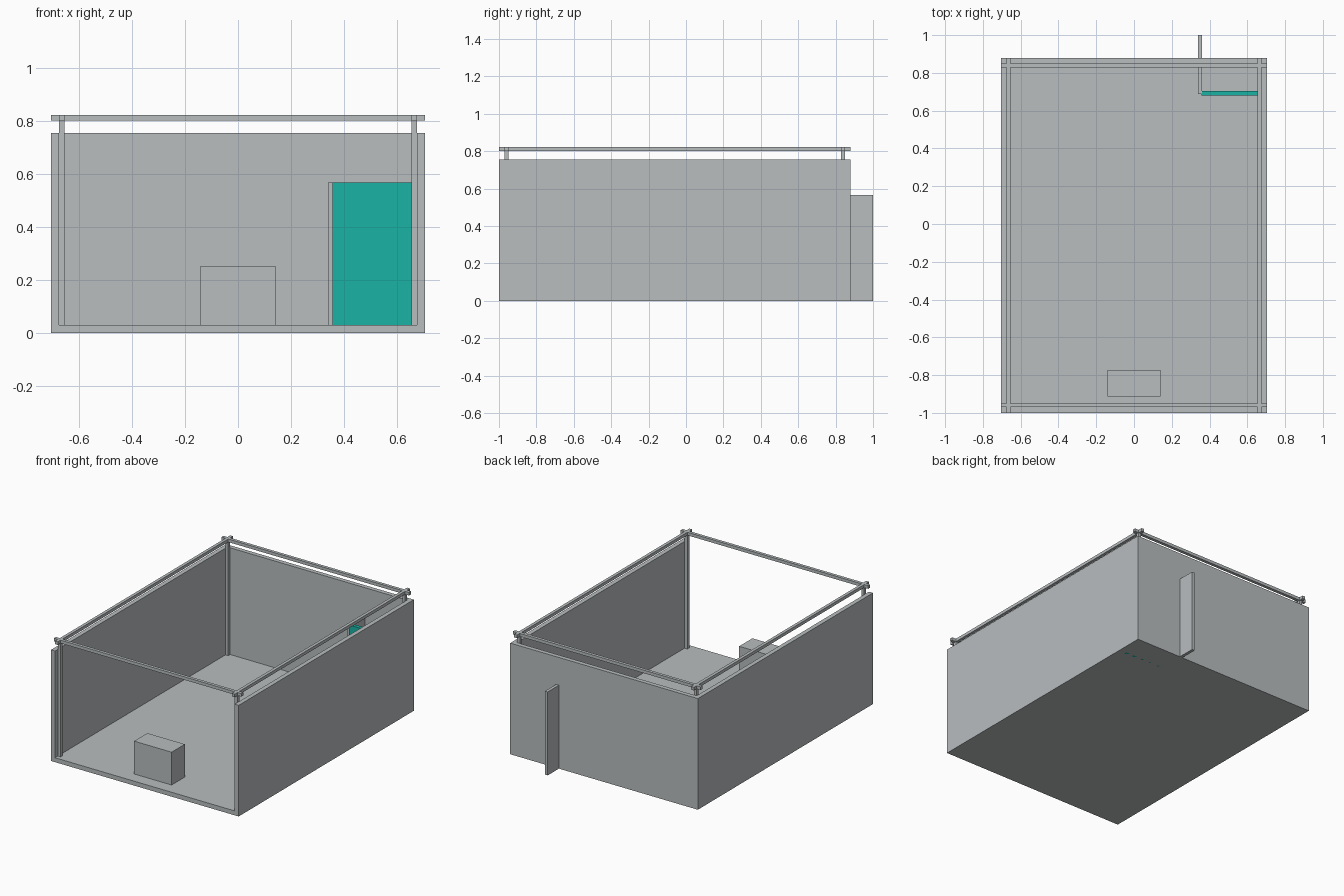
import bpy
import bmesh
from mathutils import Vector

if "Cube" in bpy.data.objects:
    bpy.data.objects.remove(bpy.data.objects["Cube"])


def material(name, rgb):
    m = bpy.data.materials.new(name)
    m.diffuse_color = (*rgb, 1.0)
    m.use_nodes = True
    m.node_tree.nodes["Principled BSDF"].inputs["Base Color"].default_value = m.diffuse_color
    return m


GREY = material("light_grey", (0.48, 0.51, 0.52))
TEAL = material("teal", (0.01, 0.456, 0.37))


def box(name, x, y, z, mat=GREY):
    """Axis-aligned box from (min, max) ranges."""
    mesh = bpy.data.meshes.new(name)
    bm = bmesh.new()
    bmesh.ops.create_cube(bm, size=1.0)
    size = Vector((x[1] - x[0], y[1] - y[0], z[1] - z[0]))
    mid = Vector((x[0] + x[1], y[0] + y[1], z[0] + z[1])) / 2
    for v in bm.verts:
        v.co = v.co * size + mid
    bm.to_mesh(mesh)
    bm.free()
    mesh.materials.append(mat)
    ob = bpy.data.objects.new(name, mesh)
    bpy.context.collection.objects.link(ob)
    return ob


W, F, B = 0.705, -1.0, 0.88      # half width, front and back edges
T, R = 0.03, 0.021               # wall thickness, rail thickness
WALL_TOP, RAIL_TOP = 0.755, 0.823

# Floor slab and back wall; the front stays open
box("floor", (-W, W), (F, B), (0, T))
box("back_wall", (-W, W), (B - T, B), (T, WALL_TOP))

# Rail bands, just inside the walls
front_band = (F + T, F + T + R)
back_band = (B - T - R, B - T)

# Side walls, side rails and corner posts
for side, s in (("left", -1), ("right", 1)):
    box(side + "_wall", sorted((s * (W - T), s * W)), (F, B - T), (T, WALL_TOP))
    band = sorted((s * (W - T - R), s * (W - T)))
    box(side + "_rail", band, (F, B), (RAIL_TOP - R, RAIL_TOP))
    for end, yb in (("front", front_band), ("back", back_band)):
        box(f"{end}_{side}_post", band, yb, (T, RAIL_TOP))

# Cross rails
for end, yb in (("front", front_band), ("back", back_band)):
    box(end + "_rail", (-W, W), yb, (RAIL_TOP - R, RAIL_TOP))

# Block near the open front
box("block", (-0.141, 0.141), (-0.914, -0.772), (T, 0.253))

# Grey partition passing through the back wall, and teal panel in the corner
box("partition", (0.339, 0.36), (0.688, 1.0), (0, 0.567))
box("teal_panel", (0.357, 0.655), (0.68, 0.705), (0, 0.567), TEAL)
